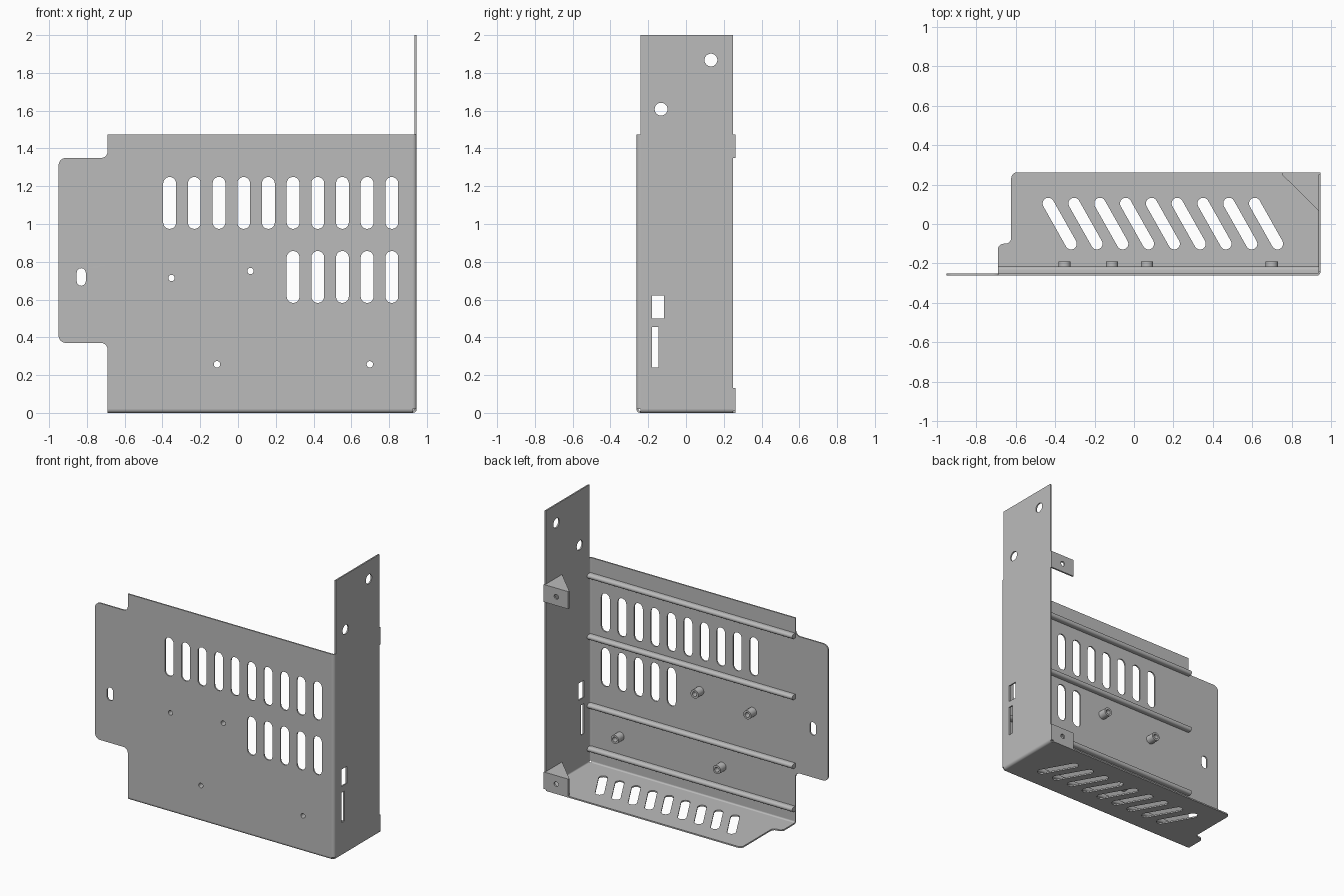
import bpy, bmesh
from math import sin, cos, pi, atan2, hypot, radians
from mathutils import Matrix, Vector

if "Cube" in bpy.data.objects:
    bpy.data.objects.remove(bpy.data.objects["Cube"])

steel = bpy.data.materials.new("grey_steel")
steel.use_nodes = True
GREY = (0.5, 0.5, 0.5, 1)
steel.diffuse_color = GREY
steel.node_tree.nodes["Principled BSDF"].inputs["Base Color"].default_value = GREY

T = 0.01          # sheet thickness
R = 0.02          # outer bend radius
XR, YF, YB, TOP = 0.945, -0.262, 0.262, 1.475
XL = -0.69
PITCH = 0.1307    # vent spacing

# Sketch planes: columns are sketch right, sketch up, extrusion direction
AXES = {"floor": ((1, 0, 0), (0, 1, 0), (0, 0, 1)),
        "front": ((1, 0, 0), (0, 0, 1), (0, -1, 0)),
        "side": ((0, 1, 0), (0, 0, 1), (1, 0, 0))}
parts = []


def arc(cx, cy, r, a0, a1, n):
    return [(cx + r * cos(a0 + (a1 - a0) * i / n), cy + r * sin(a0 + (a1 - a0) * i / n))
            for i in range(n + 1)]


def circle(cx, cy, r, n=24):
    return arc(cx, cy, r, 0, 2 * pi, n)[:-1]


def slot(p, q, r):
    a = atan2(q[1] - p[1], q[0] - p[0])
    return arc(*q, r, a - pi / 2, a + pi / 2, 10) + arc(*p, r, a + pi / 2, a + 3 * pi / 2, 10)


def rect(x0, y0, x1, y1):
    return [(x0, y0), (x1, y0), (x1, y1), (x0, y1)]


def rounded(points):
    """Outline from (x, y, corner radius); right-angled corners become arcs."""
    out = []
    for i, (x, y, r) in enumerate(points):
        if not r:
            out.append((x, y))
            continue
        p = Vector((x, y))
        u = (Vector(points[i - 1][:2]) - p).normalized()
        v = (Vector(points[(i + 1) % len(points)][:2]) - p).normalized()
        c = p + (u + v) * r
        for k in range(9):
            t = k / 8 * pi / 2
            out.append(tuple(c - v * r * cos(t) - u * r * sin(t)))
    return out


def sheet(name, plane, loops, lo, hi):
    """Extrude a sketch with holes between two world positions on its normal axis."""
    curve = bpy.data.curves.new(name, "CURVE")
    curve.dimensions = "2D"
    curve.fill_mode = "BOTH"
    curve.extrude = (hi - lo) / 2
    for loop in loops:
        s = curve.splines.new("POLY")
        s.points.add(len(loop) - 1)
        for pt, (x, y) in zip(s.points, loop):
            pt.co = (x, y, 0, 1)
        s.use_cyclic_u = True
    temp = bpy.data.objects.new(name + "_sketch", curve)
    mesh = bpy.data.meshes.new_from_object(temp)
    bpy.data.objects.remove(temp)
    bpy.data.curves.remove(curve)
    ax = [Vector(a) for a in AXES[plane]]
    m = Matrix(ax).transposed().to_4x4()
    m.translation = Vector([abs(c) for c in ax[2]]) * (lo + hi) / 2
    bm = bmesh.new()
    bm.from_mesh(mesh)
    bm.transform(m)
    bmesh.ops.remove_doubles(bm, verts=bm.verts, dist=1e-5)
    bmesh.ops.recalc_face_normals(bm, faces=bm.faces)
    bm.to_mesh(mesh)
    bm.free()
    mesh.name = name
    mesh.materials.clear()
    mesh.materials.append(steel)
    obj = bpy.data.objects.new(name, mesh)
    bpy.context.scene.collection.objects.link(obj)
    parts.append(obj)


def bend(name, plane, cx, cy, start, lo, hi):
    a, b = radians(start), radians(start + 90)
    sheet(name, plane, [arc(cx, cy, R, a, b, 6) + arc(cx, cy, R - T, b, a, 6)], lo, hi)


# Front panel with end tab, two vent rows and mounting holes
studs = [(-0.352, 0.714), (0.066, 0.751), (-0.111, 0.257), (0.698, 0.257)]
outline = rounded([(XL, R, 0), (XR - R, R, 0), (XR - R, TOP, 0), (XL, TOP, 0), (XL, 1.35, 0.035),
                   (-0.95, 1.35, 0.04), (-0.95, 0.37, 0.04), (XL, 0.37, 0.035)])
holes = [circle(x, z, 0.017) for x, z in studs]
holes.append(slot((-0.83, 0.697), (-0.83, 0.742), 0.024))
for i in range(10):
    x = -0.362 + i * PITCH
    holes.append(slot((x, 1.008), (x, 1.215), 0.034))
    if i > 4:
        holes.append(slot((x, 0.616), (x, 0.823), 0.034))
sheet("front_panel", "front", [outline] + holes, YF, YF + T)

# Tall side panel with port cut-outs and screw holes
sheet("side_panel", "side",
      [rect(YF + R, R, 0.25, 2.0), circle(0.132, 1.868, 0.034), circle(-0.132, 1.608, 0.034),
       rect(-0.18, 0.50, -0.116, 0.622), rect(-0.18, 0.24, -0.146, 0.455)], XR - T, XR)

# Floor with slanted vents
outline = rounded([(XL, YF + R, 0), (XR - R, YF + R, 0), (XR - R, YB, 0), (-0.622, YB, 0.03),
                   (-0.622, -0.1, 0.03), (XL, -0.1, 0.03)])
vents = [slot((-0.434 + i * PITCH, 0.104), (-0.319 + i * PITCH, -0.1), 0.029) for i in range(9)]
sheet("floor_panel", "floor", [outline] + vents, 0, T)

# Rounded bends joining the three panels
bend("front_floor_bend", "side", YF + R, R, 180, XL, XR - R)
bend("front_side_bend", "floor", XR - R, YF + R, 270, R, TOP)
bend("side_floor_bend", "front", XR - R, R, 270, YF + R, 0.25)

# Stiffening rails on the inner face of the front panel
for i, z in enumerate((1.35, 0.913, 0.42, 0.11)):
    y = YF + T
    profile = [(y - 0.002, z - 0.017)] + arc(y + 0.019, z, 0.017, -pi / 2, pi / 2, 8) + [(y - 0.002, z + 0.017)]
    sheet(f"rail_{i + 1}", "side", [profile], XL, XR - T)

# Hollow standoffs behind the mounting holes
for i, (x, z) in enumerate(studs):
    sheet(f"standoff_{i + 1}", "front", [circle(x, z, 0.031), circle(x, z, 0.017)], YF + T, -0.19)

# Rear fixing tabs, each with a triangular gusset on top
for name, z0, z1 in (("upper", 1.35, TOP), ("lower", T, 0.132)):
    sheet(name + "_tab", "front", [rect(0.75, z0, XR, z1), circle(0.845, (z0 + z1) / 2, 0.017)], 0.25, YB)
    sheet(name + "_gusset", "floor", [[(0.75, 0.25), (XR - T, 0.068), (XR - T, 0.25)]], z1 - T, z1)

# Smooth the curved walls, keep the folds and rims sharp
bpy.ops.object.select_all(action="DESELECT")
for obj in parts:
    obj.select_set(True)
bpy.context.view_layer.objects.active = parts[0]
bpy.ops.object.shade_smooth_by_angle(angle=radians(30))
